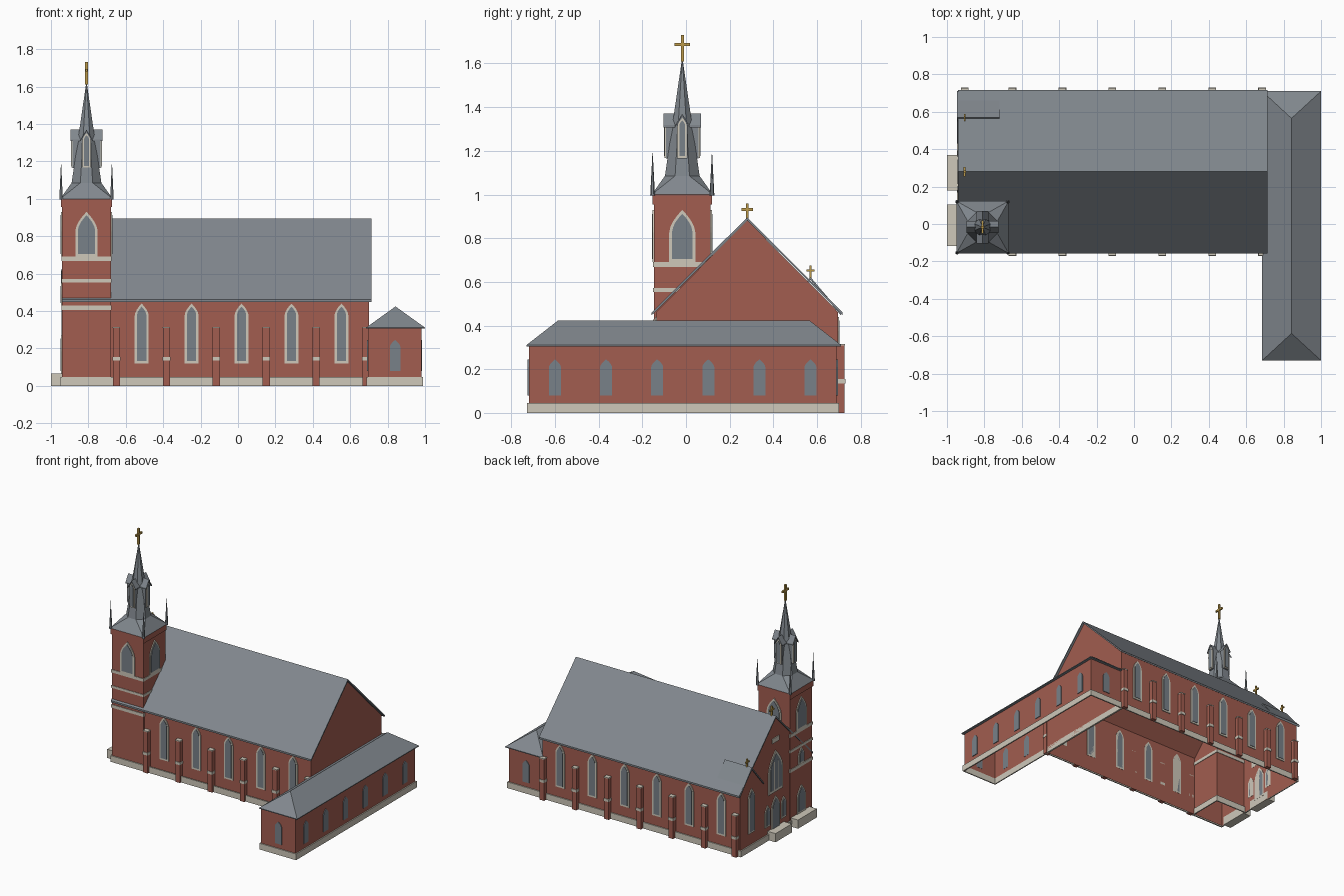
import bpy, bmesh
from math import sin, cos, pi, radians
from mathutils import Vector

if "Cube" in bpy.data.objects:
    bpy.data.objects.remove(bpy.data.objects["Cube"])


def material(name, *rgb):
    m = bpy.data.materials.new(name)
    m.use_nodes = True
    m.diffuse_color = (*rgb, 1)
    m.node_tree.nodes["Principled BSDF"].inputs["Base Color"].default_value = (*rgb, 1)
    return m


BRICK = material("red brick", 0.36, 0.11, 0.08)
STONE = material("cream stone", 0.62, 0.58, 0.49)
SLATE = material("grey slate", 0.22, 0.245, 0.27)
GLASS = material("grey glass", 0.19, 0.22, 0.25)
GOLD = material("gold", 0.5, 0.32, 0.07)
FACING = {"front": 0, "east": 90, "back": 180, "west": 270}


def finish(name, bm, mat, loc=(0, 0, 0), angle=0):
    bmesh.ops.recalc_face_normals(bm, faces=bm.faces)
    mesh = bpy.data.meshes.new(name)
    bm.to_mesh(mesh)
    bm.free()
    mesh.materials.append(mat)
    ob = bpy.data.objects.new(name, mesh)
    ob.location = loc
    ob.rotation_euler.z = radians(angle)
    bpy.context.collection.objects.link(ob)
    return ob


def prism(name, profile, y0, y1, mat, loc=(0, 0, 0), angle=0, drop=""):
    """Extrude an x-z profile along y; drop removes 'bottom' or 'ends' (top and bottom)."""
    bm = bmesh.new()
    face = bm.faces.new([bm.verts.new((x, y0, z)) for x, z in profile])
    new = bmesh.ops.extrude_face_region(bm, geom=[face])["geom"]
    bmesh.ops.translate(bm, verts=[v for v in new if isinstance(v, bmesh.types.BMVert)],
                        vec=(0, y1 - y0, 0))
    bmesh.ops.recalc_face_normals(bm, faces=bm.faces)
    bm.normal_update()
    gone = [f for f in bm.faces if drop and (f.normal.z < -0.9 or
                                             (drop == "ends" and f.normal.z > 0.9))]
    bmesh.ops.delete(bm, geom=gone, context="FACES")
    return finish(name, bm, mat, loc, angle)


def box(name, x, y, z, mat, drop=""):
    return prism(name, [(x[0], z[0]), (x[1], z[0]), (x[1], z[1]), (x[0], z[1])],
                 y[0], y[1], mat, drop=drop)


def ring(name, x, y, z, mat):
    mod = box(name, x, y, z, mat, "ends").modifiers.new("thickness", "SOLIDIFY")
    mod.thickness, mod.offset = 0.012, -1


def arch(w, z0, z1, rise):
    """Pointed arch outline."""
    side = [(w / 2 * (1 - t ** 1.7), z1 - rise + rise * t) for t in (0, 0.25, 0.5, 0.75)]
    return [(-w / 2, z0), (w / 2, z0)] + side + [(0, z1)] + [(-x, z) for x, z in side[::-1]]


def window(name, x, y, side, w, z0, z1, trim=0.013, pane=GLASS):
    if trim:
        prism(name + "_surround", arch(w, z0, z1, w * 0.87), -0.006, 0.001, STONE,
              (x, y, 0), FACING[side])
    v = w - 2 * trim
    prism(name + "_pane", arch(v, z0 + trim, z1 - trim * 1.3, v * (0.87 if trim else 0.65)),
          -0.009 if trim else -0.005, 0.001, pane, (x, y, 0), FACING[side])


def chevron(h, ridge, eave, t):
    return [(-h, eave), (0, ridge), (h, eave), (h, eave - t), (0, ridge - t), (-h, eave - t)]


def cross(name, x, y, z0, z1, arm, r):
    height = z1 - z0
    box(name + "_post", (x - r, x + r), (y - r, y + r), (z0, z1), GOLD)
    mid = z0 + height * 0.64
    box(name + "_arms", (x - r * 0.9, x + r * 0.9), (y - arm, y + arm), (mid - r, mid + r), GOLD)


# Nave: open-bottomed gabled walls, thin roof, plinth
MID, HALF = 0.28, 0.415
SOUTH, NORTH = MID - HALF, MID + HALF
WEST, EAST = -0.935, 0.70
prism("nave_walls", [(-HALF, 0), (HALF, 0), (HALF, 0.463), (0, 0.881), (-HALF, 0.463)],
      -EAST, -WEST, BRICK, (0, MID, 0), 90, "bottom")
prism("nave_roof", chevron(0.437, 0.895, 0.46, 0.013), -0.715, 0.942, SLATE, (0, MID, 0), 90)
prism("side_gable_roof", chevron(0.14, 0.622, 0.458, 0.012), 0.72, 0.945, SLATE, (0, 0.57, 0), 90)
ring("nave_plinth", (WEST - 0.012, EAST), (SOUTH - 0.018, NORTH + 0.008), (0, 0.046), STONE)

# Buttresses and long windows on both sides
for i in range(7):
    x = -0.917 + 0.267 * i
    for label, wall, s in (("south", SOUTH, -1), ("north", NORTH, 1)):
        if s > 0 or i:
            xc = max(x, -0.905)
            for part, r, out, z, mat in (("buttress", 0.019, 0.031, (0, 0.31), BRICK),
                                         ("buttress_band", 0.021, 0.035, (0.135, 0.155), STONE),
                                         ("buttress_cap", 0.02, 0.033, (0.308, 0.315), STONE)):
                box(f"{label}_{part}", (xc - r, xc + r), sorted((wall, wall + s * out)), z, mat)
        if i < 6 and (s > 0 or i):
            window(f"{label}_window", x + 0.135, wall, "front" if s < 0 else "back",
                   0.075, 0.12, 0.44)

# West front
window("aisle_window", WEST, 0.565, "west", 0.075, 0.13, 0.46)
window("great_window", WEST, MID, "west", 0.17, 0.33, 0.64, 0.02)
for s in (-1, 1):
    prism("great_window_mullion", [(s * 0.022 - 0.004, 0.35), (s * 0.022 + 0.004, 0.35),
          (s * 0.022 + 0.004, 0.56), (s * 0.022 - 0.004, 0.56)], -0.0095, 0, STONE,
          (WEST, MID, 0), 270)
    window("porch_window", WEST, MID + s * 0.095, "west", 0.06, 0.1, 0.26)
window("main_door", WEST, MID, "west", 0.1, 0.05, 0.3)
box("gable_plaque", (WEST - 0.006, WEST), (MID - 0.04, MID + 0.04), (0.7, 0.735), STONE)
box("main_steps", (-1, WEST), (0.178, 0.37), (0, 0.065), STONE)
box("tower_steps", (-1, WEST), (-0.118, 0.104), (0, 0.065), STONE)

# Tower
TX, TY, TR = -0.81, -0.017, 0.13


def square(r):
    return (TX - r, TX + r), (TY - r, TY + r)


box("tower_walls", *square(TR), (0, 0.96), BRICK, "bottom")
box("tower_cornice", *square(0.136), (0.955, 1), BRICK)
ring("tower_plinth", *square(0.138), (0, 0.046), STONE)
for z in ((0.405, 0.428), (0.553, 0.571), (0.668, 0.69)):
    ring("tower_band", *square(TR + 0.004), z, STONE)
for side, a in FACING.items():
    d = Vector((sin(radians(a)), -cos(radians(a)), 0)) * TR
    window("belfry_window", TX + d.x, TY + d.y, side, 0.12, 0.69, 0.93, 0.014)
window("tower_door", TX - TR, TY, "west", 0.1, 0.065, 0.27)
window("tower_window", TX - TR, TY, "west", 0.07, 0.43, 0.55)

# Spire: square foot flaring into an octagon and a point
bm = bmesh.new()
rings = []
for z, size, is_square in ((1.0, 0.14, True), (1.085, 0.086, False)):
    pts = []
    for k in range(8):
        a = (k + 0.5) * pi / 4
        c, s = cos(a), sin(a)
        if is_square:
            pts.append((size if c > 0 else -size, size if s > 0 else -size))
            if k % 2 == 0:
                continue
        else:
            pts.append((size * c, size * s))
    if is_square:
        pts = pts[::2]
    rings.append([bm.verts.new((x, y, z)) for x, y in pts])
foot, collar = rings
tip = bm.verts.new((0, 0, 1.63))
bm.faces.new(foot)
for k in range(8):
    n = (k + 1) % 8
    bm.faces.new((collar[k], collar[n], tip))
    if k % 2 == 0:
        bm.faces.new((foot[k // 2], collar[n], collar[k]))
    else:
        bm.faces.new((foot[k // 2], foot[(k // 2 + 1) % 4], collar[n], collar[k]))
finish("spire", bm, SLATE, (TX, TY, 0))

# Spire dormers and corner pinnacles
for side, a in FACING.items():
    prism("dormer", [(-0.024, 1.165), (0.024, 1.165), (0.024, 1.32), (0, 1.362), (-0.024, 1.32)],
          -0.075, 0, SLATE, (TX, TY, 0), a)
    prism("dormer_roof", chevron(0.032, 1.37, 1.318, 0.01), -0.086, 0, SLATE, (TX, TY, 0), a)
    d = Vector((sin(radians(a)), -cos(radians(a)), 0)) * 0.075
    window("dormer_window", TX + d.x, TY + d.y, side, 0.042, 1.168, 1.35, 0.008)
for sx in (-1, 1):
    for sy in (-1, 1):
        bm = bmesh.new()
        bmesh.ops.create_cone(bm, cap_ends=True, segments=6, radius1=0.011, radius2=0, depth=0.21)
        finish("pinnacle", bm, SLATE, (TX + sx * 0.136, TY + sy * 0.136, 1.1))

# Crosses
cross("spire_cross", TX, TY, 1.61, 1.73, 0.035, 0.007)
cross("gable_cross", -0.905, MID, 0.88, 0.96, 0.026, 0.006)
cross("side_gable_cross", -0.905, 0.57, 0.61, 0.675, 0.019, 0.005)

# Low rear wing with hipped roof
box("wing_walls", (0.695, 0.98), (-0.72, 0.69), (0, 0.31), BRICK, "bottom")
ring("wing_plinth", (0.687, 0.99), (-0.728, 0.70), (0, 0.046), STONE)
bm = bmesh.new()
for x in (0.685, 1.0):
    for y in (-0.73, 0.71):
        for z in (0.305, 0.311):
            bm.verts.new((x, y, z))
for y in (-0.585, 0.565):
    bm.verts.new((0.842, y, 0.424))
bmesh.ops.convex_hull(bm, input=bm.verts)
finish("wing_roof", bm, SLATE)
for i in range(6):
    y = -0.6 + 0.234 * i
    window("wing_window", 0.98, y, "east", 0.055, 0.08, 0.245, 0)
    if i < 2:
        window("wing_window", 0.695, y, "west", 0.055, 0.08, 0.245, 0)
window("wing_end_window", 0.84, -0.72, "front", 0.055, 0.08, 0.245, 0)
window("wing_end_window", 0.84, 0.69, "back", 0.055, 0.08, 0.245, 0)
